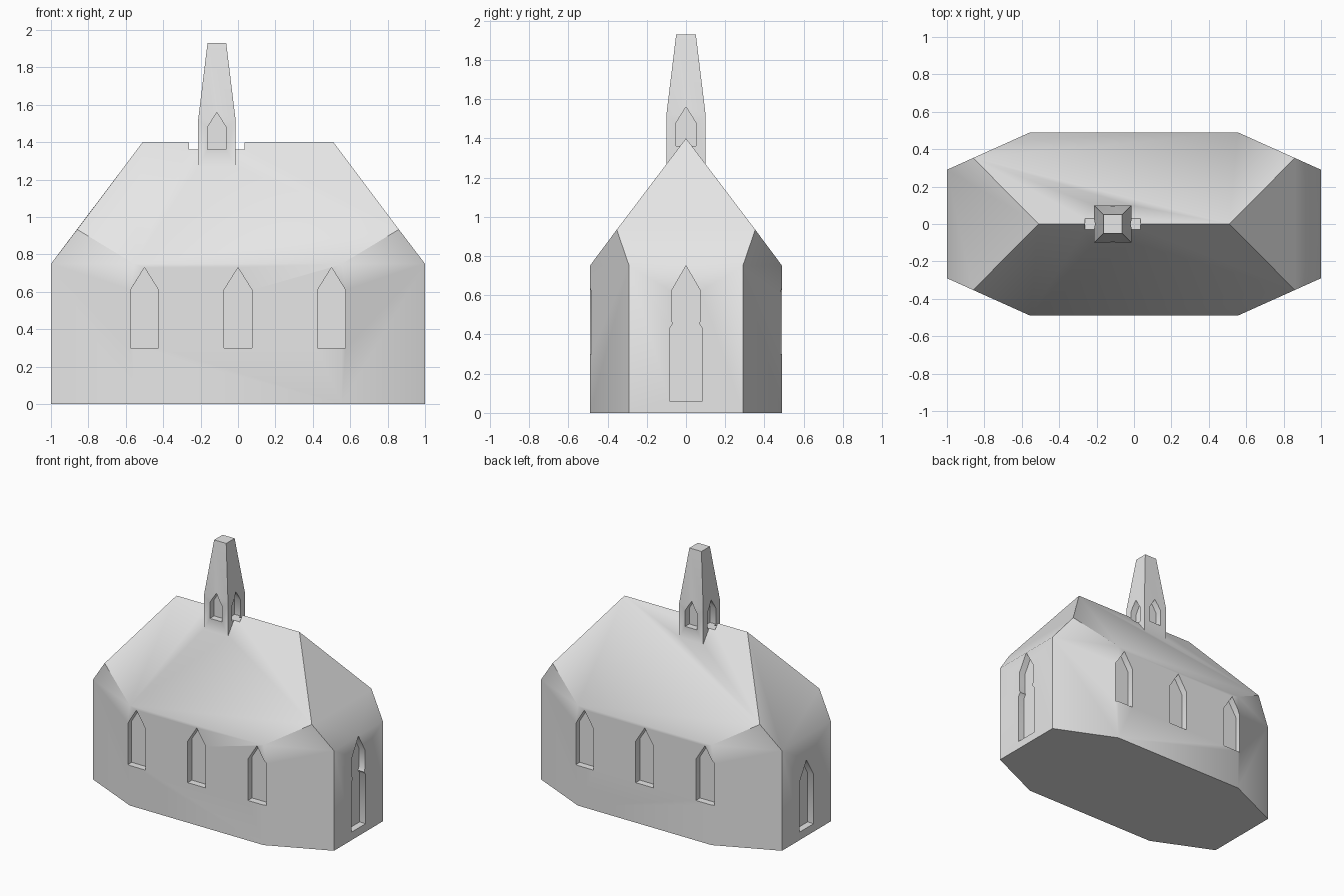
import bpy, bmesh, math
from mathutils import Matrix, Vector

if "Cube" in bpy.data.objects:
    bpy.data.objects.remove(bpy.data.objects["Cube"])

stone = bpy.data.materials.new("pale_stone")
stone.diffuse_color = (0.8, 0.8, 0.8, 1)
stone.use_nodes = True
stone.node_tree.nodes["Principled BSDF"].inputs["Base Color"].default_value = stone.diffuse_color


def finish(name, bm):
    bmesh.ops.recalc_face_normals(bm, faces=bm.faces)
    me = bpy.data.meshes.new(name)
    bm.to_mesh(me)
    bm.free()
    me.materials.append(stone)
    ob = bpy.data.objects.new(name, me)
    bpy.context.collection.objects.link(ob)
    return ob


def hull(name, points):
    """Convex solid with coplanar triangles merged into clean faces."""
    bm = bmesh.new()
    for p in points:
        bm.verts.new(p)
    bmesh.ops.convex_hull(bm, input=bm.verts)
    bmesh.ops.dissolve_limit(bm, angle_limit=math.radians(2),
                             verts=bm.verts, edges=bm.edges)
    return finish(name, bm)


def arch_cutter(name, half, wall, angle, depth=0.05):
    """Prism of a mirrored (u, z) half profile, centred on a wall point."""
    outline = half + [(-u, z) for u, z in reversed(half) if u > 0]
    bm = bmesh.new()
    face = bm.faces.new([bm.verts.new((u, -depth, z)) for u, z in outline])
    ext = bmesh.ops.extrude_face_region(bm, geom=[face])
    verts = [v for v in ext["geom"] if isinstance(v, bmesh.types.BMVert)]
    bmesh.ops.translate(bm, verts=verts, vec=(0, 2 * depth, 0))
    place = Matrix.Translation(Vector(wall)) @ Matrix.Rotation(math.radians(angle), 4, 'Z')
    bmesh.ops.transform(bm, matrix=place, verts=bm.verts)
    ob = finish(name, bm)
    ob.hide_render = True
    return ob


def boolean(target, tool, operation):
    mod = target.modifiers.new("cut", 'BOOLEAN')
    mod.operation = operation
    mod.solver = 'EXACT'
    mod.object = tool
    bpy.context.view_layer.objects.active = target
    bpy.ops.object.modifier_apply(modifier=mod.name)
    bpy.data.objects.remove(tool)


signs = [(a, b) for a in (-1, 1) for b in (-1, 1)]

# Eight-sided nave with its hipped roof
pts = [(-0.51, 0, 1.4), (0.51, 0, 1.4)]
for sx, sy in signs:
    pts += [(sx, sy * 0.29, z) for z in (0, 0.75)]
    pts += [(sx * 0.555, sy * 0.49, z) for z in (0, 0.75)]
    pts.append((sx * 0.86, sy * 0.353, 0.934))
chapel = hull("chapel", pts)

# Bell tower with a tapering cap
TX = -0.113
tower = hull("bell_tower", [(TX + sx * r, sy * r, z) for sx, sy in signs
                            for r, z in ((0.1, 1.05), (0.1, 1.52), (0.05, 1.93))])
boolean(chapel, tower, 'UNION')

# Pointed recess outlines
window = [(0.075, 0.3), (0.075, 0.61), (0, 0.73)]
door = [(0.085, 0.06), (0.085, 0.43), (0, 0.57)]
tall_door = [(0.085, 0.06), (0.085, 0.43), (0.066, 0.455),
             (0.075, 0.475), (0.075, 0.62), (0, 0.75)]
belfry = [(0.05, 1.36), (0.05, 1.48), (0, 1.56)]

# Side windows, end doors and belfry openings
cutters = [arch_cutter("window_cutter", window, (x, s * 0.49, 0), 0)
           for x in (-0.5, 0, 0.5) for s in (-1, 1)]
cutters.append(arch_cutter("tall_door_cutter", tall_door, (1, 0, 0), 90))
cutters.append(arch_cutter("door_cutter", door, (-1, 0, 0), 90))
for s in (-1, 1):
    cutters.append(arch_cutter("belfry_cutter", belfry, (TX, s * 0.1, 0), 0, 0.049))
    cutters.append(arch_cutter("belfry_cutter", belfry, (TX + s * 0.1, 0, 0), 90, 0.049))
for c in cutters:
    boolean(chapel, c, 'DIFFERENCE')

# Soft eaves and crisp corners
bpy.ops.object.select_all(action='DESELECT')
chapel.select_set(True)
bpy.context.view_layer.objects.active = chapel
bpy.ops.object.shade_smooth_by_angle(angle=math.radians(42))
